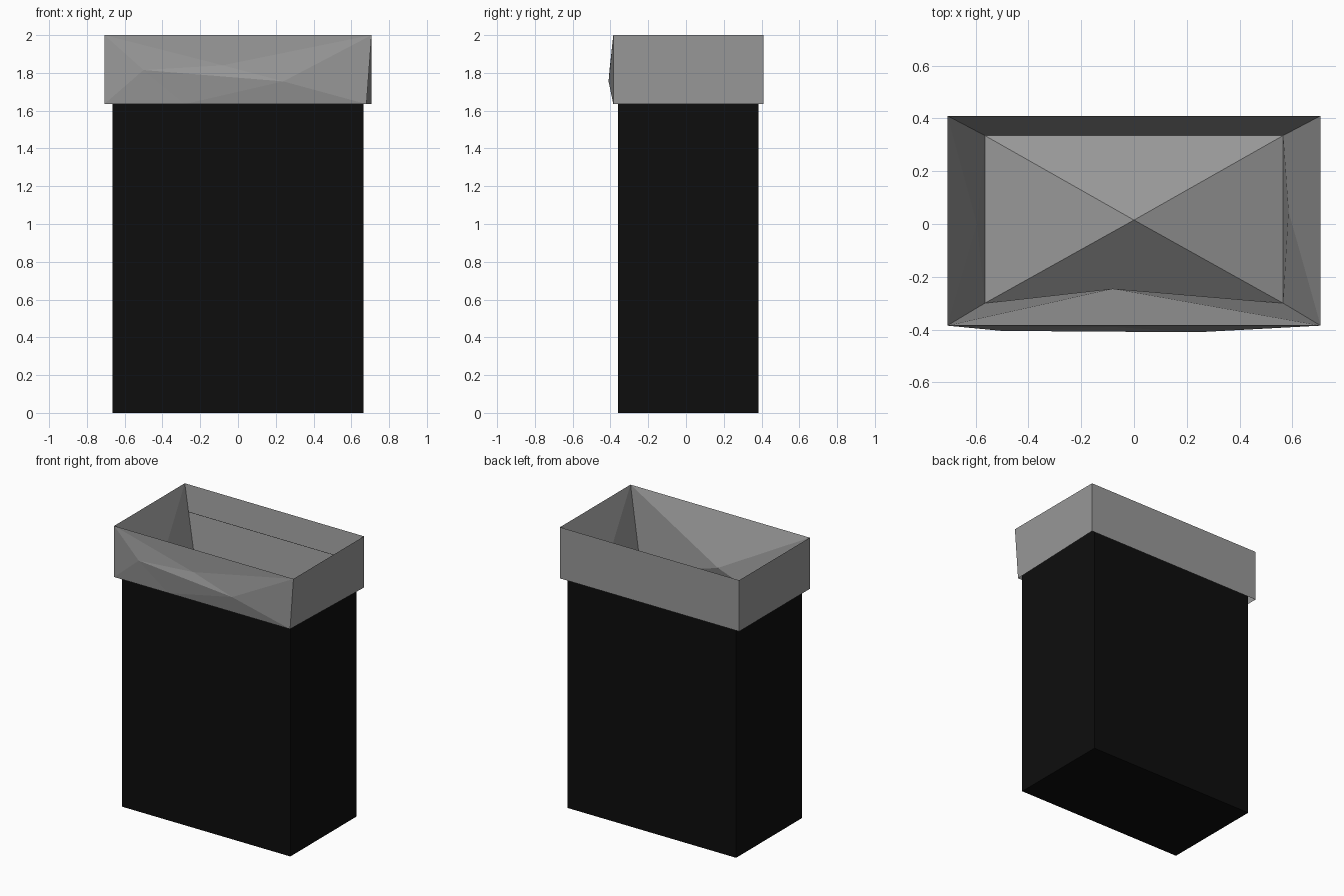
import bpy, bmesh

old = bpy.data.objects.get("Cube")
if old:
    bpy.data.objects.remove(old, do_unlink=True)


def make_material(name, value):
    mat = bpy.data.materials.new(name)
    mat.use_nodes = True
    color = (value, value, value, 1)
    mat.diffuse_color = color
    bsdf = mat.node_tree.nodes["Principled BSDF"]
    bsdf.inputs["Base Color"].default_value = color
    bsdf.inputs["Roughness"].default_value = 0.9
    return mat


def make_object(name, bm, mat):
    mesh = bpy.data.meshes.new(name)
    bm.to_mesh(mesh)
    bm.free()
    mesh.materials.append(mat)
    obj = bpy.data.objects.new(name, mesh)
    bpy.context.collection.objects.link(obj)
    return obj


def ring(bm, half_x, front, back, z):
    """Rectangle corners: front left, front right, back right, back left."""
    return [bm.verts.new((x, y, z)) for x, y in
            ((-half_x, front), (half_x, front), (half_x, back), (-half_x, back))]


def fan(bm, loop, tip):
    for a, b in zip(loop, loop[1:] + loop[:1]):
        bm.faces.new((a, b, tip))


black = make_material("black plastic", 0.004)
grey = make_material("grey liner", 0.32)

# Bin body: open box whose walls end against the liner
bm = bmesh.new()
base = ring(bm, 0.665, -0.36, 0.385, 0)
top = ring(bm, 0.665, -0.36, 0.385, 1.82)
bm.faces.new(base[::-1])
for i in range(4):
    j = (i + 1) % 4
    bm.faces.new((base[i], base[j], top[j], top[i]))
make_object("bin_body", bm, black)

# Bin liner: folded skirt outside, sloping walls inside, raised floor
bm = bmesh.new()
hem = ring(bm, 0.707, -0.385, 0.41, 1.635)
hem[1].co.x = 0.68
rim = ring(bm, 0.707, -0.385, 0.41, 2.0)
floor = ring(bm, 0.565, -0.30, 0.335, 1.45)

# Straight skirt sides and back
for i in (1, 2, 3):
    j = (i + 1) % 4
    bm.faces.new((hem[i], hem[j], rim[j], rim[i]))

# Creased skirt front
fold_l, fold_m, fold_r, hem_m = [bm.verts.new(p) for p in (
    (-0.5, -0.405, 1.815), (-0.08, -0.39, 1.84),
    (0.24, -0.41, 1.755), (-0.28, -0.385, 1.635))]
for tri in ((rim[0], hem[0], fold_l), (hem[0], hem_m, fold_l),
            (rim[0], fold_l, fold_m), (fold_l, fold_r, fold_m),
            (fold_l, hem_m, fold_r), (hem_m, hem[1], fold_r),
            (hem[1], rim[1], fold_r), (rim[1], fold_m, fold_r),
            (rim[0], fold_m, rim[1])):
    bm.faces.new(tri)

# Inner walls: back is flat, the others are dented
dents = {0: (-0.08, -0.245, 1.67), 1: (0.585, 0.05, 1.65), 3: (-0.595, 0.0, 1.65)}
for i in range(4):
    j = (i + 1) % 4
    wall = [rim[i], rim[j], floor[j], floor[i]]
    if i in dents:
        fan(bm, wall, bm.verts.new(dents[i]))
    else:
        bm.faces.new(wall)

# Floor of the liner
fan(bm, floor, bm.verts.new((0, 0.015, 1.71)))

bmesh.ops.recalc_face_normals(bm, faces=bm.faces)
bm.faces.ensure_lookup_table()
if bm.faces[1].normal.y < 0:  # skirt back must face outwards
    bmesh.ops.reverse_faces(bm, faces=bm.faces)
make_object("bin_liner", bm, grey)
